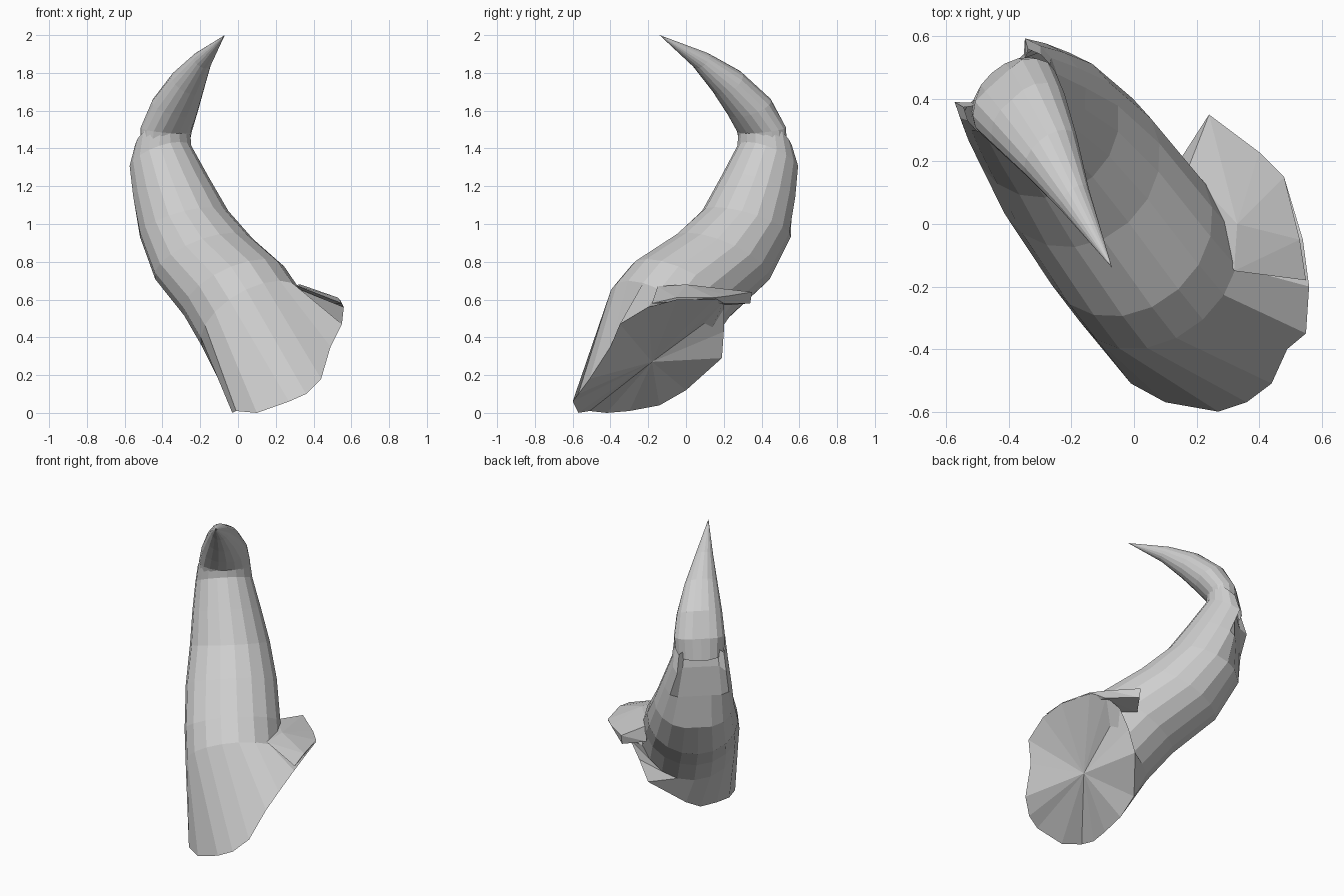
import bpy, bmesh, math
from mathutils import Vector

N = 18
U = Vector((-0.67, 0.74, 0)).normalized()   # the way the horn leans (outer side)
W = Vector((0.74, 0.67, 0)).normalized()    # sideways

bone = bpy.data.materials.new("bone grey")
bone.diffuse_color = (0.62, 0.62, 0.62, 1)


def ring(x, y, z, r, hz, clamp=1.0, wide=1.0, groove=None):
    """Tilted ring; hz = rise of the inner side, clamp flattens the outer side, groove dents it."""
    a = U * math.sqrt(r * r - hz * hz) - Vector((0, 0, hz))
    c = Vector((x, y, z))
    pts = []
    for i in range(N):
        t = 2 * math.pi * i / N
        k = min(math.cos(t), clamp)
        if groove is not None and math.cos(t) > 0.7:
            k = groove
        pts.append(c + a * k - W * r * wide * math.sin(t))
    return pts


def finish(name, bm):
    bmesh.ops.recalc_face_normals(bm, faces=bm.faces)
    me = bpy.data.meshes.new(name)
    bm.to_mesh(me)
    bm.free()
    me.materials.append(bone)
    ob = bpy.data.objects.new(name, me)
    bpy.context.collection.objects.link(ob)
    return ob


def loft(name, loops, start=None, end=None):
    bm = bmesh.new()
    rows = [[bm.verts.new(p) for p in l] for l in loops]
    for lo, hi in zip(rows, rows[1:]):
        for i in range(N):
            j = (i + 1) % N
            bm.faces.new((lo[i], lo[j], hi[j], hi[i]))
    for point, row in ((start, rows[0]), (end, rows[-1])):
        if point:
            p = bm.verts.new(point)
            for i in range(N):
                bm.faces.new((row[i], row[(i + 1) % N], p))
    return finish(name, bm)


# Uneven rim of the broken root, starting at the outer side
rim = [(0.0, 0.0, 0.12), (-0.01, -0.14, 0.04), (-0.02, -0.3, 0.01),
       (-0.03, -0.42, 0.0), (-0.01, -0.51, 0.01), (0.1, -0.57, 0.0),
       (0.27, -0.6, 0.06), (0.36, -0.57, 0.1), (0.44, -0.51, 0.18),
       (0.49, -0.4, 0.35), (0.55, -0.35, 0.47), (0.56, -0.2, 0.56),
       (0.54, -0.05, 0.6), (0.48, 0.15, 0.6), (0.39, 0.2, 0.59),
       (0.28, 0.2, 0.55), (0.21, 0.2, 0.43), (0.15, 0.19, 0.29)]

# Thick curved horn body, dented on its outer side near the top
loft("horn_body", [
    [Vector(p) for p in rim],
    ring(0.07, -0.14, 0.5, 0.30, 0.2),
    ring(-0.02, -0.03, 0.645, 0.295, 0.17),
    ring(-0.18, 0.185, 0.815, 0.28, 0.14),
    ring(-0.285, 0.32, 1.0, 0.245, 0.09, 0.9),
    ring(-0.355, 0.385, 1.185, 0.21, 0.085, 0.75, groove=0.6),
    ring(-0.41, 0.435, 1.35, 0.175, 0.085, 0.6, groove=0.25),
    ring(-0.40, 0.42, 1.47, 0.16, 0.1, 0.6, groove=0.3),
], start=(0.25, -0.18, 0.27))

# Splintered flap filling the flare at the back of the root
bm = bmesh.new()
for p in [(0.24, 0.35, 0.64), (0.24, 0.34, 0.58), (0.4, 0.23, 0.62), (0.4, 0.2, 0.58),
          (0.48, 0.15, 0.61), (0.53, -0.05, 0.61), (0.55, -0.18, 0.58),
          (0.15, 0.21, 0.57), (0.17, 0.17, 0.66), (0.33, 0.0, 0.68), (0.32, -0.15, 0.67)]:
    bm.verts.new(p)
bmesh.ops.convex_hull(bm, input=bm.verts)
finish("root_flap", bm)

# Pointed tip curling forward out of the body
loft("horn_tip", [
    ring(-0.39, 0.41, 1.40, 0.10, 0.02, wide=1.5),
    ring(-0.38, 0.40, 1.5, 0.105, -0.02, clamp=0.8, wide=1.5),
    ring(-0.335, 0.335, 1.62, 0.108, -0.055, clamp=0.9, wide=1.3),
    ring(-0.265, 0.22, 1.75, 0.088, -0.065, wide=1.17),
    ring(-0.19, 0.08, 1.866, 0.052, -0.042, wide=1.1),
], end=(-0.07, -0.14, 2.0))
